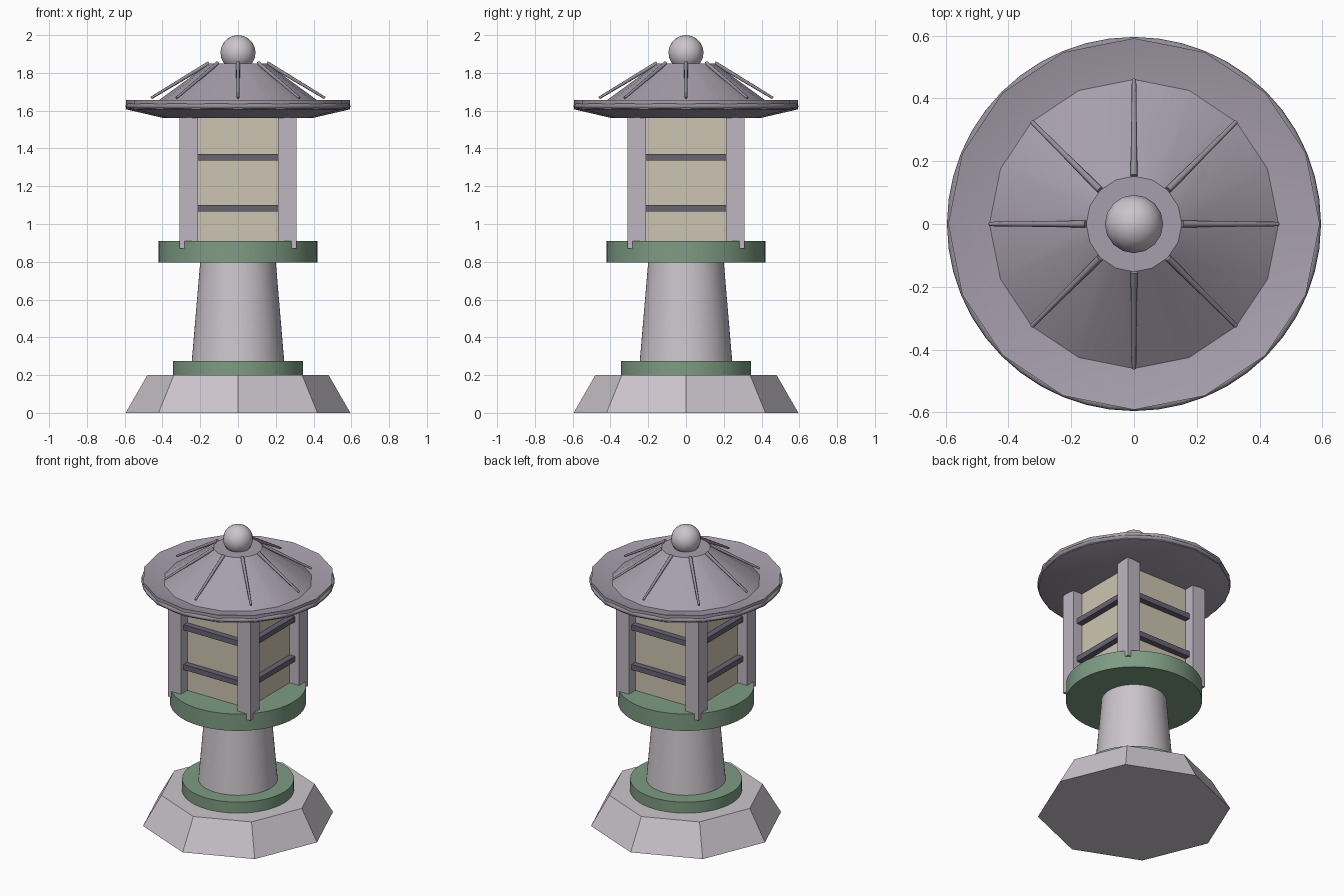
import bpy
import bmesh
import math
from mathutils import Vector

cube = bpy.data.objects.get("Cube")
if cube:
    bpy.data.objects.remove(cube, do_unlink=True)


def material(name, *rgb):
    """Flat material from 8-bit display values, stored as linear."""
    lin = [((c / 255 + 0.055) / 1.055) ** 2.4 for c in rgb]
    m = bpy.data.materials.new(name)
    m.use_nodes = True
    m.diffuse_color = (*lin, 1)
    m.node_tree.nodes["Principled BSDF"].inputs["Base Color"].default_value = (*lin, 1)
    return m


stone = material("pale stone", 203, 197, 203)
post_stone = material("post stone", 189, 183, 193)
green = material("moss green", 126, 156, 131)
paper = material("warm paper", 206, 197, 178)
slate = material("roof slate", 166, 158, 173)
trim = material("roof trim", 148, 143, 152)
dark = material("dark bar", 104, 99, 114)


def finish(name, mat, smooth=None):
    ob = bpy.context.object
    ob.name = name
    ob.data.materials.append(mat)
    if smooth:
        bpy.ops.object.shade_smooth_by_angle(angle=math.radians(smooth))
    return ob


def frustum(name, mat, r1, r2, z1, z2, sides=64, smooth=30):
    bpy.ops.mesh.primitive_cone_add(vertices=sides, radius1=r1, radius2=r2,
                                    depth=z2 - z1, location=(0, 0, (z1 + z2) / 2))
    return finish(name, mat, smooth)


def box(name, mat, x, y, z):
    """Box from its (low, high) range on each axis."""
    bpy.ops.mesh.primitive_cube_add(size=1)
    ob = finish(name, mat)
    for v in ob.data.vertices:
        v.co = [(lo + hi) / 2 + c * (hi - lo) for c, (lo, hi) in zip(v.co, (x, y, z))]
    return ob


def lathe(name, mat, profile, sides, smooth):
    """Spin a closed (radius, z) profile; radius 0 points become poles."""
    bm = bmesh.new()
    verts = [bm.verts.new((r, 0, z)) for r, z in profile]
    edges = [bm.edges.new(p) for p in zip(verts, verts[1:])]
    bmesh.ops.spin(bm, geom=verts + edges, axis=(0, 0, 1), cent=(0, 0, 0),
                   angle=math.tau, steps=sides, use_merge=True)
    bmesh.ops.remove_doubles(bm, verts=bm.verts, dist=0.0005)
    bmesh.ops.recalc_face_normals(bm, faces=bm.faces)
    me = bpy.data.meshes.new(name)
    bm.to_mesh(me)
    bm.free()
    ob = bpy.data.objects.new(name, me)
    bpy.context.collection.objects.link(ob)
    bpy.ops.object.select_all(action="DESELECT")
    ob.select_set(True)
    bpy.context.view_layer.objects.active = ob
    return finish(name, mat, smooth)


# Pedestal: octagonal foot, collar, tapered column, platform
frustum("foot", stone, 0.595, 0.48, 0, 0.2, sides=8, smooth=None)
frustum("collar", green, 0.345, 0.345, 0.2, 0.275)
frustum("column", stone, 0.245, 0.2, 0.27, 0.8)
frustum("platform", green, 0.42, 0.42, 0.795, 0.91)

# Light chamber with corner posts
box("light_chamber", paper, (-0.24, 0.24), (-0.24, 0.24), (0.9, 1.57))
for i in range(4):
    post = box(f"post_{i + 1}", post_stone, (0.213, 0.31), (0.213, 0.31), (0.87, 1.565))
    post.rotation_euler.z = i * math.pi / 2

# Two window bars on every side
for i in range(4):
    for j, z in enumerate((1.083, 1.353)):
        bar = box(f"window_bar_{i + 1}_{j + 1}", dark,
                  (-0.213, 0.213), (-0.28, -0.235), (z - 0.018, z + 0.018))
        bar.rotation_euler.z = i * math.pi / 2

# Dished eave with a round rim, and the cone roof rising from it
lathe("eave", slate, [(0, 1.56), (0.39, 1.56), (0.592, 1.607), (0.592, 1.657),
                      (0.44, 1.62), (0, 1.62)], 16, 30)
bpy.ops.mesh.primitive_torus_add(major_radius=0.582, minor_radius=0.014, major_segments=48,
                                 minor_segments=8, location=(0, 0, 1.624))
finish("eave_rim", trim, 50)
frustum("roof_cone", slate, 0.47, 0.152, 1.618, 1.85, sides=16)

# Eight slender tapered ribs over the roof
for i in range(8):
    a = i * math.pi / 4
    out = Vector((math.cos(a), math.sin(a), 0))
    top = out * 0.153 + Vector((0, 0, 1.852))
    tip = out * 0.46 + Vector((0, 0, 1.667))
    bpy.ops.mesh.primitive_cone_add(vertices=8, radius1=0.011, radius2=0.007,
                                    depth=(tip - top).length, location=(top + tip) / 2)
    rib = finish(f"roof_rib_{i + 1}", trim, 50)
    rib.rotation_euler = (tip - top).to_track_quat("Z", "Y").to_euler()

# Ball finial
bpy.ops.mesh.primitive_uv_sphere_add(segments=16, ring_count=10, radius=0.093,
                                     location=(0, 0, 1.907))
finish("finial", stone, 30)
